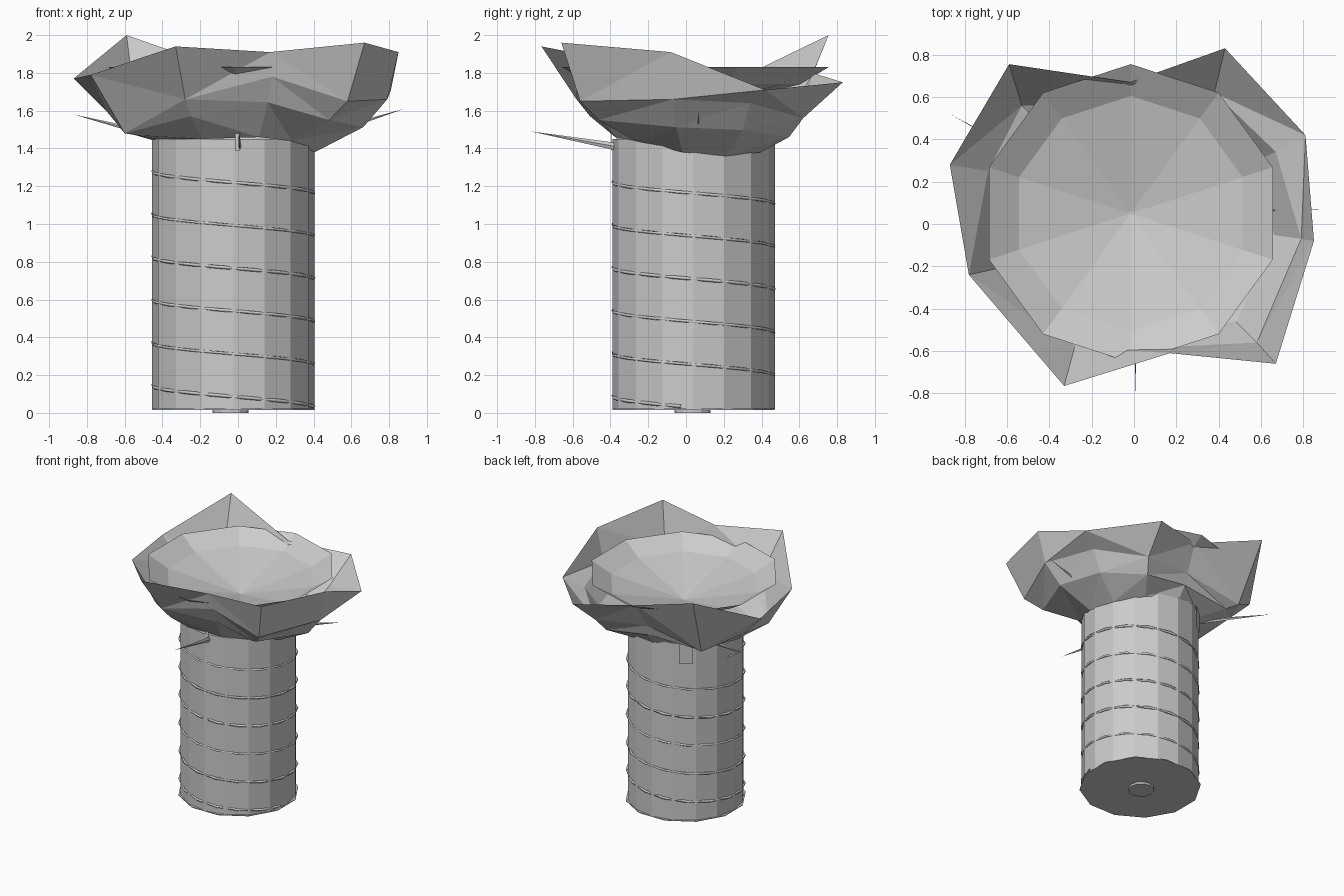
import bpy, bmesh, math
from mathutils import Vector

if "Cube" in bpy.data.objects:
    bpy.data.objects.remove(bpy.data.objects["Cube"])

grey = bpy.data.materials.new("plain grey")
grey.diffuse_color = (0.6, 0.6, 0.6, 1)
grey.use_nodes = True
grey.node_tree.nodes["Principled BSDF"].inputs["Base Color"].default_value = grey.diffuse_color
CX, CY = -0.025, 0.04


def add_mesh(name, verts, faces):
    me = bpy.data.meshes.new(name)
    me.from_pydata([tuple(v) for v in verts], [], faces)
    me.materials.append(grey)
    ob = bpy.data.objects.new(name, me)
    bpy.context.collection.objects.link(ob)
    return ob


def loft(name, rings, cap_start=False, cap_end=False):
    """Join closed rings of equal size with quads."""
    n = len(rings[0])
    verts = [p for r in rings for p in r]
    faces = [(k * n + i, k * n + (i + 1) % n, (k + 1) * n + (i + 1) % n, (k + 1) * n + i)
             for k in range(len(rings) - 1) for i in range(n)]
    if cap_start:
        faces.append(tuple(reversed(range(n))))
    if cap_end:
        faces.append(tuple(range((len(rings) - 1) * n, len(rings) * n)))
    return add_mesh(name, verts, faces)


def ring(r, z, n, turn=0.0, cx=CX, cy=CY):
    return [Vector((cx + r * math.cos(turn + math.tau * i / n),
                    cy + r * math.sin(turn + math.tau * i / n), z)) for i in range(n)]


# Sixteen-sided column, thin base plate and foot plug
loft("column", [ring(0.43, 0.02, 16), ring(0.43, 1.45, 16)], True, True)
t = math.radians(15)
loft("base_plate", [ring(0.445, 0.016, 12, t), ring(0.445, 0.022, 12, t)], True, True)
loft("foot_plug", [ring(0.095, 0.0, 12, 0, -0.04, 0.035), ring(0.095, 0.02, 12, 0, -0.04, 0.035)], True, True)

# Wire winding up the column, half sunk so that it shows as dashes
steps, pitch = 16, 0.2267
curve = bpy.data.curves.new("winding_wire", 'CURVE')
curve.dimensions = '3D'
curve.bevel_depth = 0.009
curve.bevel_resolution = 0
spline = curve.splines.new('POLY')
count = int(5.5 * steps) + 1
spline.points.add(count - 1)
for i in range(count):
    a = -math.tau * (i + 0.4) / steps
    spline.points[i].co = (CX + 0.431 * math.cos(a), CY + 0.431 * math.sin(a),
                           0.035 + pitch * i / steps, 1)
curve.materials.append(grey)
bpy.context.collection.objects.link(bpy.data.objects.new("winding_wire", curve))

# Crumpled collar: jagged rim, fold line below it, then gathered on the column
rim = [(.67, -.66, 1.96), (.85, -.08, 1.91), (.81, .42, 1.71), (.43, .83, 1.75),
       (-.02, .67, 1.80), (-.59, .755, 2.0), (-.87, .28, 1.77), (-.78, -.24, 1.79),
       (-.33, -.765, 1.94), (.17, -.61, 1.91)]
fold = [(.58, -.56, 1.65), (.79, -.07, 1.66), (.67, .34, 1.64), (.38, .62, 1.56),
        (-.04, .56, 1.60), (-.53, .56, 1.52), (-.69, .25, 1.59), (-.60, -.20, 1.48),
        (-.28, -.58, 1.66), (.18, -.58, 1.78)]
neck_z = [1.44, 1.38, 1.36, 1.38, 1.43, 1.43, 1.44, 1.45, 1.45, 1.46]
drop = [.03, .055, .05, .04, .03, .0, .03, .0, .02, .03]
rim = [Vector(p) for p in rim]
fold = [Vector(p) for p in fold]
neck = []
for p, z in zip(fold, neck_z):
    a = math.atan2(p.y - CY, p.x - CX)
    neck.append(Vector((CX + 0.435 * math.cos(a), CY + 0.435 * math.sin(a), z)))
sag = [f.lerp(n, 0.33) - Vector((0, 0, d)) for f, n, d in zip(fold, neck, drop)]
collar = loft("crumpled_collar", [neck, sag, fold, rim])
bm = bmesh.new()
bm.from_mesh(collar.data)
bmesh.ops.triangulate(bm, faces=bm.faces[:])
bm.to_mesh(collar.data)
bm.free()

# Shallow ten-sided bowl inside the collar
t = math.radians(90)
bowl = [ring(0.01, 1.61, 10, t, -0.015, 0.05), ring(0.555, 1.74, 10, t, -0.015, 0.05),
        ring(0.705, 1.83, 10, t, -0.015, 0.05)]
loft("shallow_bowl", bowl, True)


# Thin spikes sticking out below the collar
def spike(name, base, tip, r=0.02):
    base, tip = Vector(base), Vector(tip)
    d = (tip - base).normalized()
    side = d.cross(Vector((0, 0, 1))).normalized()
    up = side.cross(d)
    v = [base + side * r * 0.4, base + up * r, base - side * r * 0.4, base - up * r, tip]
    add_mesh(name, v, [(0, 1, 4), (1, 2, 4), (2, 3, 4), (3, 0, 4), (3, 2, 1, 0)])


spike("front_spike", (0.01, -0.37, 1.41), (0.005, -0.82, 1.49))
spike("left_spike", (-0.40, 0.26, 1.46), (-0.87, 0.52, 1.58))
spike("right_spike", (0.40, 0.06, 1.46), (0.88, 0.07, 1.61))

# Small loose flaps hanging on the column
for name, deg, w, z0 in (("back_flap", 125, 0.05, 1.29), ("front_flap", -87, 0.014, 1.39)):
    a = math.radians(deg)
    out = Vector((math.cos(a), math.sin(a), 0))
    side = Vector((-out.y, out.x, 0)) * w
    c = Vector((CX, CY, 0)) + out * 0.437
    add_mesh(name, [c - side + Vector((0, 0, z0)), c + side + Vector((0, 0, z0)),
                    c + side + Vector((0, 0, 1.48)), c - side + Vector((0, 0, 1.48))],
             [(0, 1, 2, 3)])
